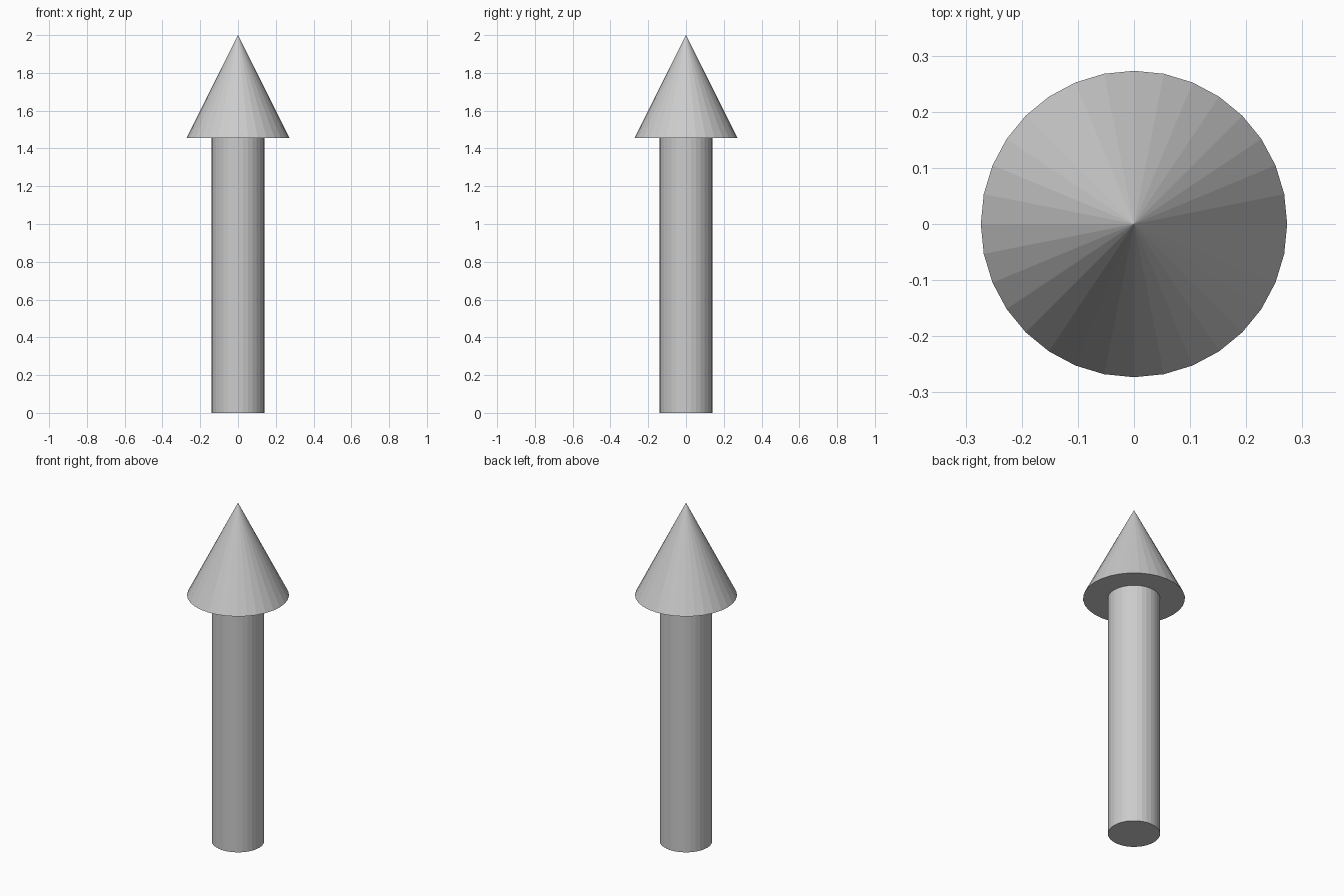
import bpy

if "Cube" in bpy.data.objects:
    bpy.data.objects.remove(bpy.data.objects["Cube"])

SIDES = 32
NECK_Z = 1.455   # where the head meets the shaft
TOP_Z = 2.0

# Shaft: flat-faced upright cylinder
bpy.ops.mesh.primitive_cylinder_add(
    vertices=SIDES, radius=0.14, depth=NECK_Z, location=(0, 0, NECK_Z / 2))
bpy.context.object.name = "arrow_shaft"

# Head: flat-faced cone with a closed base
bpy.ops.mesh.primitive_cone_add(
    vertices=SIDES, radius1=0.273, radius2=0, depth=TOP_Z - NECK_Z,
    location=(0, 0, (TOP_Z + NECK_Z) / 2))
bpy.context.object.name = "arrow_head"
